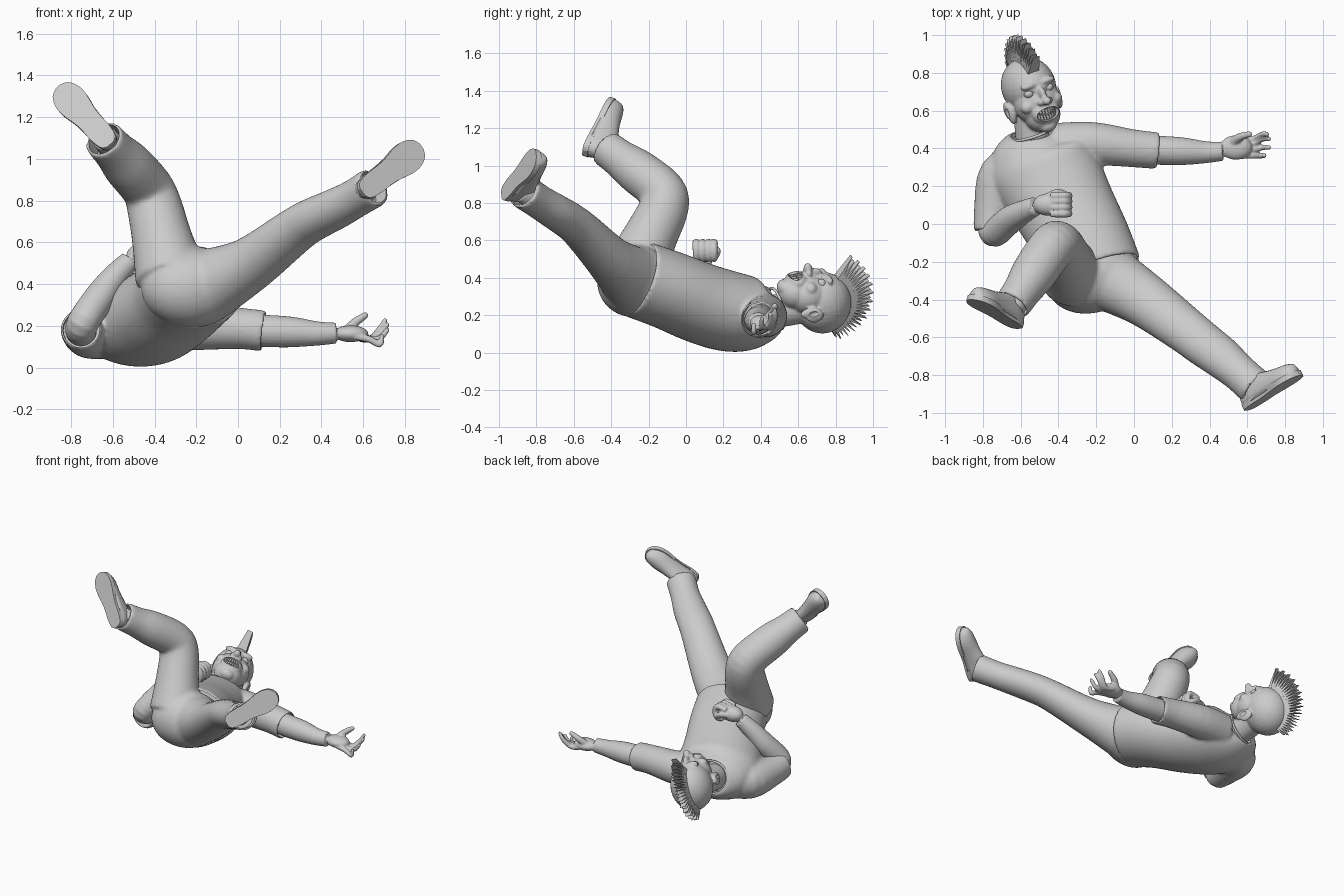
import bpy, bmesh, math
from mathutils import Vector as V, Matrix

if "Cube" in bpy.data.objects:
    bpy.data.objects.remove(bpy.data.objects["Cube"])

def finish(bm, name, smooth=True):
    bmesh.ops.recalc_face_normals(bm, faces=bm.faces)
    for f in bm.faces:
        f.smooth = smooth
    me = bpy.data.meshes.new(name)
    bm.to_mesh(me)
    bm.free()
    ob = bpy.data.objects.new(name, me)
    bpy.context.collection.objects.link(ob)
    return ob

def spline(pts, steps):
    """Catmull-Rom through tuples of any length."""
    out, last = [], len(pts) - 1
    for i in range(last):
        a, b, c, d = (pts[max(0, min(last, i + k))] for k in (-1, 0, 1, 2))
        for t in (s / steps for s in range(steps)):
            out.append([0.5 * (2*q + (r-p)*t + (2*p-5*q+4*r-w)*t*t + (3*q-p-3*r+w)*t**3)
                        for p, q, r, w in zip(a, b, c, d)])
    return out + [list(pts[-1])]

def bridge(bm, rings):
    rings = [[bm.verts.new(p) for p in ring] for ring in rings]
    for a, b in zip(rings, rings[1:]):
        for k in range(len(a)):
            bm.faces.new((a[k], a[k-1], b[k-1], b[k]))
    bm.faces.new(rings[0])
    bm.faces.new(rings[-1])

def circle(n):
    return [(math.cos(2*math.pi*k/n), math.sin(2*math.pi*k/n)) for k in range(n)]

def tube(name, pts, side=(0.1, 0.2, 1), n=24, steps=4, tip=False):
    """Loft ellipses: points are x, y, z, width radius (along side), depth radius."""
    pts = spline([tuple(p) if len(p) == 5 else (*p, p[3]) for p in pts], steps)
    if tip:
        d = (V(pts[-1][:3]) - V(pts[-2][:3])).normalized()
        x, y, z, r, q = pts[-1]
        for k, s in ((0.5, 0.85), (0.85, 0.5), (1, 0.1)):
            pts.append([*(V((x, y, z)) + d*r*k), r*s, q*s])
    bm, rings = bmesh.new(), []
    for i, p in enumerate(pts):
        t = (V(pts[min(i+1, len(pts)-1)][:3]) - V(pts[max(i-1, 0)][:3])).normalized()
        s = (V(side) - t*V(side).dot(t)).normalized()
        rings.append([V(p[:3]) + s*p[3]*c + t.cross(s)*p[4]*h for c, h in circle(n)])
    bridge(bm, rings)
    return finish(bm, name)

def ball(name, c, r, M, seg=32):
    bm = bmesh.new()
    bmesh.ops.create_uvsphere(bm, u_segments=seg, v_segments=seg//2, radius=1,
                              matrix=M @ Matrix.Translation(c) @ Matrix.Diagonal((*r, 1)))
    return finish(bm, name)

def frame(x, y, z, o):
    M = Matrix((x, y, z)).transposed().to_4x4()
    M.translation = o
    return M

def bake(ob):
    dg = bpy.context.evaluated_depsgraph_get()
    ob.data = bpy.data.meshes.new_from_object(ob.evaluated_get(dg))
    ob.modifiers.clear()
    bpy.context.view_layer.objects.active = ob
    ob.select_set(True)
    bpy.ops.object.shade_smooth_by_angle(angle=math.radians(45))
    ob.select_set(False)

def blend(name, parts, voxel, smooth):
    """Fuse closed parts into one soft skin."""
    bm = bmesh.new()
    for p in parts:
        bm.from_mesh(p.data)
        bpy.data.objects.remove(p)
    ob = finish(bm, name)
    m = ob.modifiers.new("skin", 'REMESH')
    m.mode, m.voxel_size = 'VOXEL', voxel
    m = ob.modifiers.new("soft", 'SMOOTH')
    m.factor, m.iterations = 0.5, smooth
    bake(ob)
    return ob

def carve(ob, cutter):
    cutter.hide_render = True
    m = ob.modifiers.new("cut", 'BOOLEAN')
    m.operation, m.object, m.solver = 'DIFFERENCE', cutter, 'EXACT'
    bake(ob)
    bpy.data.objects.remove(cutter)

# Shirt: torso and two sleeves, with hollow openings and a neckband
LAT = (0.95, 0.29, 0.04)
torso = tube("torso", [(-.21, -.258, .392, .256, .207), (-.27, -.1, .337, .256, .21),
                       (-.36, .07, .268, .268, .215), (-.44, .22, .222, .285, .215),
                       (-.5, .33, .21, .285, .2), (-.53, .41, .215, .23, .165),
                       (-.54, .475, .232, .135, .125)], LAT, 40)
sleeve_r = tube("sleeve", [(-.42, .415, .2, .12), (-.22, .425, .197, .115),
                           (0, .4, .188, .1), (.125, .388, .175, .098)])
sleeve_l = tube("sleeve", [(-.58, .32, .18, .13), (-.7, .25, .165, .125),
                           (-.742, .08, .172, .105), (-.752, -.04, .183, .098)], (1, 0, 0))
shirt = blend("shirt", [torso, sleeve_r, sleeve_l], .012, 5)
carve(shirt, tube("hem_cutter", [(-.18, -.34, .425, .246, .195), (-.25, -.16, .36, .24, .19)], LAT, 40))
carve(shirt, tube("cuff_cutter", [(.2, .38, .172, .09), (.04, .397, .182, .088)]))
carve(shirt, tube("cuff_cutter", [(-.755, -.1, .187, .088), (-.748, .03, .178, .088)], (1, 0, 0)))
carve(shirt, tube("collar_cutter", [(-.555, .6, .26, .125, .12), (-.54, .43, .22, .105, .1)], LAT))
tube("neckband", [(*(V((-.543, .482, .235)) + V(LAT)*.118*c + V((.03, -.22, .97))*.113*h), .008)
                  for c, h in circle(20) + circle(20)[:1]], (-.1, .95, .2), 8, 2)

# Trousers: pelvis and two legs
L, A = V(LAT).normalized(), V((-.3, .92, -.25)).normalized()
D = L.cross(A).normalized()
pelvis = ball("pelvis", (0, 0, 0), (.25, .19, .195), frame(L, D.cross(L), D, (-.22, -.28, .385)))
leg_r = tube("leg", [(-.13, -.29, .4, .175), (.06, -.405, .497, .128, .145), (.27, -.56, .655, .104, .125),
                     (.36, -.63, .71, .1, .12), (.46, -.705, .757, .096, .113),
                     (.56, -.79, .81, .092, .1), (.65, -.87, .865, .096, .102)])
leg_l = tube("leg", [(-.32, -.28, .43, .175), (-.365, -.19, .62, .145), (-.4, -.12, .77, .133),
                     (-.435, -.125, .86, .125), (-.53, -.26, .97, .12), (-.59, -.35, 1.035, .103),
                     (-.645, -.43, 1.095, .098)], (1, .2, 0))
trousers = blend("trousers", [pelvis, leg_r, leg_l], .013, 7)
carve(trousers, tube("cuff_cutter", [(.7, -.915, .897, .083), (.6, -.825, .835, .083)]))
carve(trousers, tube("cuff_cutter", [(-.68, -.485, 1.135, .083), (-.6, -.37, 1.048, .083)], (1, .2, 0)))

# Shoes: rounded upper, flat sole and ankle
def shoe(tag, heel, fwd, normal, ankle):
    F = V(fwd).normalized()
    N = (V(normal) - F*V(normal).dot(F)).normalized()
    M = frame(F.cross(-N), F, -N, heel)
    upper = [(.005, .025, .06), (.025, .047, .105), (.07, .056, .135), (.12, .058, .135),
             (.17, .06, .12), (.24, .066, .098), (.3, .072, .085), (.35, .063, .075),
             (.385, .042, .06), (.398, .012, .045)]
    bm = bmesh.new()
    bridge(bm, [[M @ V((w*c, y, .012 + max(0, h*s))) for c, s in circle(24)] for y, w, h in spline(upper, 3)])
    finish(bm, "shoe_upper_" + tag)
    half = spline([(0, .02), (.02, .046), (.08, .057), (.18, .058), (.28, .076), (.34, .073),
                   (.385, .05), (.404, .015)], 3)
    outline = half + [(y, -w) for y, w in reversed(half)]
    bm = bmesh.new()
    bridge(bm, [[M @ V((w, y, z)) for y, w in outline] for z in (-.005, .026)])
    finish(bm, "shoe_sole_" + tag, False)
    low = M @ V((0, .08, .08))
    tube("ankle_" + tag, [(*ankle, .062), (*(V(ankle)*.5 + low*.5), .066), (*low, .06)])

shoe("right", (.595, -.983, .84), (.7, .46, .54), (.42, -.88, .21), (.57, -.795, .815))
shoe("left", (-.61, -.55, 1.07), (-.62, .38, .68), (-.25, -.92, .3), (-.58, -.34, 1.03))

# Outstretched arm with open hand
I = Matrix()
arm = [tube("arm", [(0, .4, .183, .078), (.14, .39, .175, .077), (.26, .385, .17, .073),
                    (.38, .38, .163, .058), (.47, .385, .165, .05)]),
       ball("palm", (.54, .405, .162), (.085, .065, .04), I)]
for y0, y1, x, z in ((.45, .475, .705, .235), (.425, .45, .715, .215), (.395, .405, .715, .19), (.362, .362, .69, .16)):
    arm.append(tube("finger", [(.56, y0, .15, .018), (.63, y0, .135, .017), (.68, y1, z-.05, .015),
                               (x, y1, z-.01, .012)], (0, 1, 0), 12, tip=True))
arm.append(tube("thumb", [(.52, .43, .175, .025), (.56, .46, .215, .022), (.61, .475, .25, .016)], (0, 1, 0), 12, tip=True))
blend("open_arm", arm, .0065, 2)

# Bent arm with fist
arm = [tube("arm", [(-.75, .07, .175, .075), (-.752, -.01, .187, .076), (-.735, -.045, .23, .076),
                    (-.66, .02, .34, .074), (-.59, .062, .435, .062), (-.52, .095, .51, .05)], (1, 0, -.4)),
       ball("palm", (-.45, .103, .54), (.085, .06, .055), I)]
for y in (.055, .088, .12, .15):
    arm.append(tube("finger", [(-.44, y, .575, .02), (-.37, y, .588, .021), (-.345, y, .55, .02),
                               (-.36, y, .505, .019), (-.4, y, .505, .016)], (0, 1, 0), 12, tip=True))
arm.append(tube("thumb", [(-.47, .13, .54, .026), (-.41, .165, .545, .021), (-.37, .16, .52, .018)], (0, 1, .3), 12, tip=True))
blend("fist_arm", arm, .0065, 2)

# Head, in its own frame: x sideways, y to the face, z to the crown
F, U = V((.38, -.1, .92)).normalized(), V((-.25, .95, .2))
U = (U - F*U.dot(F)).normalized()
H = frame(F.cross(U), F, U, (-.55, .71, .272))
masses = [((0, -.01, .02), (.142, .168, .155)), ((0, .06, -.06), (.128, .11, .12)),
          ((0, .085, -.13), (.098, .09, .09)), ((0, .125, -.185), (.05, .042, .036)),
          ((0, .15, -.11), (.078, .045, .06)), ((0, .165, -.01), (.02, .032, .045)),
          ((0, .198, -.04), (.026, .036, .024))]
for s in (-1, 1):  # brow, cheek, nostril, ear
    masses += [((s*.05, .135, .052), (.05, .025, .02)), ((s*.078, .118, -.06), (.042, .036, .036)),
               ((s*.026, .18, -.045), (.017, .02, .016)), ((s*.138, .005, -.09), (.02, .03, .058)),
               ((s*.15, -.015, -.07), (.013, .035, .048))]
neck = tube("neck", [(-.53, .4, .21, .09), (-.545, .54, .232, .09), (-.55, .66, .255, .09)])
head = blend("head", [neck] + [ball("mass", c, r, H) for c, r in masses], .0065, 5)
carve(head, ball("mouth_cutter", (0, .19, -.115), (.066, .06, .036), H))
for s in (-1, 1):
    carve(head, ball("ear_cutter", (s*.165, .005, -.08), (.014, .016, .032), H, 16))
    carve(head, ball("socket_cutter", (s*.06, .165, .01), (.034, .028, .02), H, 16))
    ball("eye", (s*.058, .124, .01), (.027, .027, .024), H, 20)

# Teeth in two curved rows
bm = bmesh.new()
for z, a in ((z, (i - 3.5) * .24) for z in (-.1, -.132) for i in range(8)):
    T = Matrix.Translation((.058*math.sin(a), .12 + .055*math.cos(a), z + .012*abs(a)))
    bmesh.ops.create_cube(bm, size=1, matrix=H @ T @ Matrix.Rotation(-a, 4, 'Z') @ Matrix.Diagonal((.012, .014, .027, 1)))
finish(bm, "teeth", False)

# Mohawk: a fan of flat spikes along the crown
bm, w = bmesh.new(), .036
for i in range(26):
    a = math.radians(50 - 5*i)
    d, e, o = V((0, math.sin(a), math.cos(a))), V((0, math.cos(a), -math.sin(a))), V((0, -.01, .015))
    reach = .3 - .07*(i/25)**2 - .015*(i % 2)
    bridge(bm, [[H @ (o + d*r + e*y*k + V((x*q, 0, 0))) for x, y in ((-w, -.012), (w, -.012), (w, .012), (-w, .012))]
                for r, k, q in ((.14, 1, 1), (reach, .08, .5))])
finish(bm, "mohawk", False)
